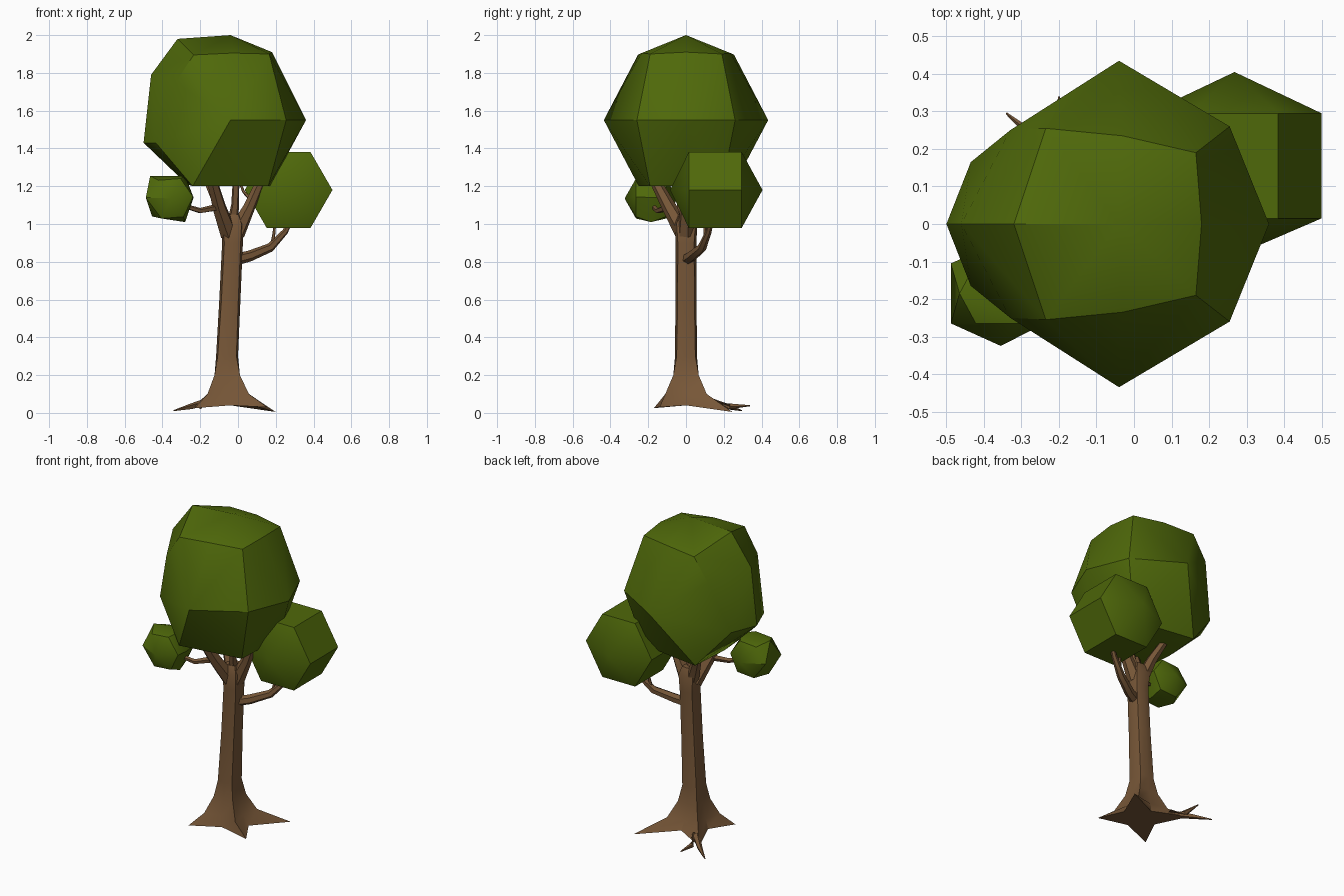
import bpy, bmesh, math
from mathutils import Vector

if "Cube" in bpy.data.objects:
    bpy.data.objects.remove(bpy.data.objects["Cube"])


def material(name, rgb):
    m = bpy.data.materials.new(name)
    m.diffuse_color = (*rgb, 1)
    m.use_nodes = True
    m.node_tree.nodes["Principled BSDF"].inputs["Base Color"].default_value = m.diffuse_color
    return m


LEAF = material("leaf green", (0.078, 0.14, 0.003))
BARK = material("bark brown", (0.185, 0.095, 0.039))


def finish(bm, name, mat, angle=32):
    bmesh.ops.recalc_face_normals(bm, faces=bm.faces[:])
    me = bpy.data.meshes.new(name)
    bm.to_mesh(me)
    bm.free()
    me.materials.append(mat)
    ob = bpy.data.objects.new(name, me)
    bpy.context.collection.objects.link(ob)
    bpy.ops.object.select_all(action='DESELECT')
    ob.select_set(True)
    bpy.context.view_layer.objects.active = ob
    bpy.ops.object.shade_smooth_by_angle(angle=math.radians(angle))
    return ob


def loft(name, rings, mat):
    """Skin a list of equal-length point rings, closing both ends."""
    bm = bmesh.new()
    vs = [[bm.verts.new(p) for p in r] for r in rings]
    n = len(vs[0])
    for a, b in zip(vs, vs[1:]):
        for i in range(n):
            j = (i + 1) % n
            bm.faces.new((a[i], a[j], b[j], b[i]))
    bm.faces.new(vs[0][::-1])
    bm.faces.new(vs[-1])
    return finish(bm, name, mat)


def limb(name, path, sides=6):
    """Tapered tube along (x, y, z, radius) points."""
    pts = [Vector(p[:3]) for p in path]
    rings = []
    for i, p in enumerate(pts):
        d = (pts[min(i + 1, len(pts) - 1)] - pts[max(i - 1, 0)]).normalized()
        u = d.cross(Vector((0.3, -0.9, 0.1))).normalized()
        v = d.cross(u)
        r = path[i][3]
        rings.append([p + (u * math.cos(k * math.tau / sides) +
                           v * math.sin(k * math.tau / sides)) * r for k in range(sides)])
    return loft(name, rings, BARK)


def foliage(name, points):
    """Faceted leaf clump: convex hull with the near-flat edges dissolved."""
    bm = bmesh.new()
    for p in points:
        bm.verts.new(p)
    res = bmesh.ops.convex_hull(bm, input=bm.verts[:])
    junk = [g for g in res["geom_interior"] if isinstance(g, bmesh.types.BMVert)]
    bmesh.ops.delete(bm, geom=junk, context='VERTS')
    bmesh.ops.dissolve_limit(bm, angle_limit=math.radians(2),
                             verts=bm.verts[:], edges=bm.edges[:])
    return finish(bm, name, LEAF)


def barrel(cx, cz, r, y_tips, y_rings, turn=0.0):
    """Six-sided barrel lying along y with pointed ends."""
    pts = [(cx, y, cz) for y in y_tips]
    for y in y_rings:
        for k in range(6):
            a = k * math.tau / 6 + turn
            pts.append((cx + r * math.cos(a), y, cz + r * math.sin(a)))
    return pts


# main crown: pointed front and back, an inner outline (x, half depth, z) each side,
# and a wider outline (x, z) in the middle
side = [(0.255, 0.26, 1.55), (0.165, 0.19, 1.90), (-0.03, 0.235, 1.905), (-0.235, 0.255, 1.895),
        (-0.33, 0.25, 1.75), (-0.435, 0.165, 1.43), (-0.24, 0.25, 1.20), (0.16, 0.19, 1.20)]
middle = [(0.36, 1.55), (0.18, 1.91), (-0.04, 2.0), (-0.32, 1.98),
          (-0.46, 1.79), (-0.50, 1.43), (-0.27, 1.21), (0.17, 1.20)]
crown = [(-0.04, s * 0.435, 1.55) for s in (-1, 1)]
crown += [(x, s * y, z) for x, y, z in side for s in (-1, 1)]
crown += [(x, 0, z) for x, z in middle]
foliage("main_crown", crown)

# side clumps
foliage("right_crown", barrel(0.268, 1.18, 0.232, (-0.085, 0.405), (0.015, 0.295)))
outline = [(-0.465, 1.255), (-0.28, 1.255), (-0.235, 1.14), (-0.28, 1.01), (-0.455, 1.04)]
left = [(x, -0.185, z) for x, z in outline]
left += [(-0.488, -0.265, 1.14), (-0.488, -0.105, 1.14)]
left += barrel(-0.355, 1.135, 0.117, (-0.325, -0.045), (-0.265, -0.105), 0.08)
foliage("left_crown", left)

# trunk: eight-sided, corners spreading into four roots at the foot
feet = [(0.20, 0.245, 0.005), (-0.24, 0.21, 0.03), (-0.23, -0.17, 0.025), (0.155, -0.14, 0.03)]
foot_ring = []
for k, f in enumerate(feet):
    a = math.radians(90 + 90 * k)
    foot_ring += [f, (-0.04 + 0.115 * math.cos(a), 0.105 * math.sin(a), 0.04)]
rings = [foot_ring]
for z, cx, rc, rm in [(0.10, -0.052, 0.155, 0.088), (0.20, -0.057, 0.095, 0.065),
                      (0.30, -0.058, 0.070, 0.058), (0.60, -0.043, 0.063, 0.056),
                      (0.90, -0.029, 0.061, 0.055), (1.00, -0.031, 0.070, 0.060),
                      (1.05, -0.033, 0.050, 0.040)]:
    ring = []
    for k in range(8):
        a = math.radians(45 + 45 * k)
        r = rm if k % 2 else rc
        ring.append((cx + r * math.cos(a), r * math.sin(a), z))
    rings.append(ring)
loft("trunk", rings, BARK)

# thin root tips at the back left
limb("root_tip_left", [(-0.17, 0.14, 0.055, 0.022), (-0.25, 0.22, 0.033, 0.016),
                       (-0.34, 0.295, 0.012, 0.003)], 5)
limb("root_tip_back", [(-0.16, 0.14, 0.055, 0.022), (-0.20, 0.23, 0.035, 0.016),
                       (-0.20, 0.34, 0.038, 0.003)], 5)

# forked branches holding the main crown
limb("branch_front", [(-0.05, -0.01, 0.95, 0.048), (-0.10, -0.09, 1.09, 0.038),
                      (-0.14, -0.17, 1.24, 0.028)])
limb("branch_right", [(-0.01, 0.0, 0.95, 0.048), (0.06, 0.0, 1.09, 0.032),
                      (0.13, -0.02, 1.25, 0.024)])
limb("branch_back", [(-0.05, 0.01, 0.97, 0.04), (-0.10, 0.04, 1.10, 0.030),
                     (-0.17, 0.10, 1.25, 0.020)])
limb("branch_middle", [(-0.03, 0.0, 1.0, 0.03), (-0.015, -0.03, 1.1, 0.022),
                       (-0.01, -0.05, 1.24, 0.018)], 5)

# limbs reaching the side clumps
limb("left_twig", [(-0.10, -0.09, 1.09, 0.020), (-0.20, -0.15, 1.07, 0.015),
                   (-0.30, -0.18, 1.10, 0.012)], 5)
limb("right_limb", [(-0.02, 0.0, 0.81, 0.032), (0.06, 0.03, 0.83, 0.029),
                    (0.17, 0.085, 0.875, 0.024), (0.25, 0.12, 0.96, 0.016),
                    (0.29, 0.14, 1.04, 0.011)])
limb("right_twig", [(0.18, 0.09, 0.88, 0.012), (0.19, 0.10, 0.95, 0.008),
                    (0.20, 0.10, 1.05, 0.006)], 5)
limb("upper_twig", [(0.07, 0.0, 1.13, 0.012), (0.03, 0.03, 1.17, 0.008),
                    (0.0, 0.05, 1.24, 0.005)], 5)
